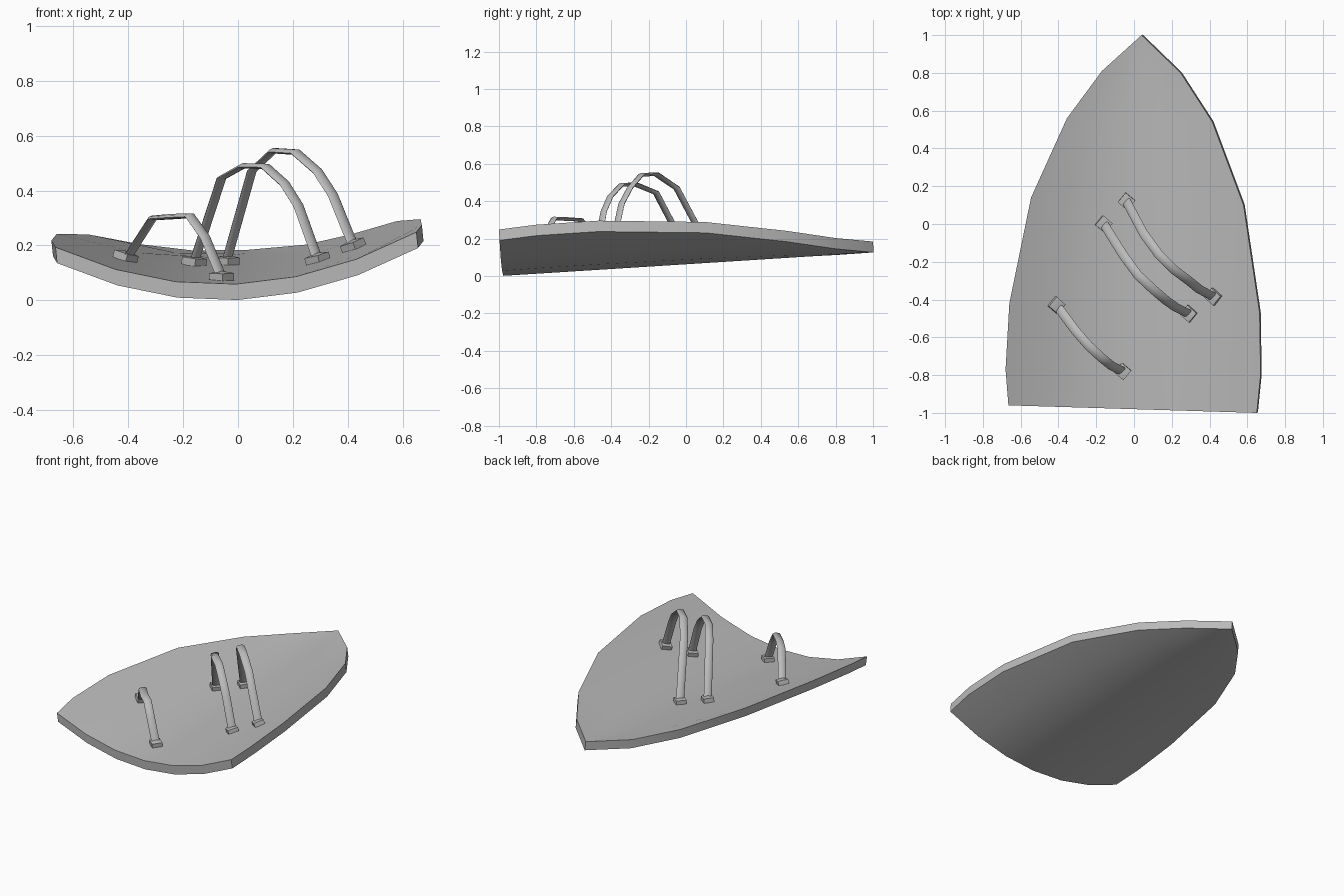
import bpy, bmesh, math
from mathutils import Vector, Matrix

cube = bpy.data.objects.get("Cube")
if cube:
    bpy.data.objects.remove(cube)

grey = bpy.data.materials.new("plain grey")
grey.use_nodes = True
grey.diffuse_color = (0.5, 0.5, 0.5, 1)
grey.node_tree.nodes["Principled BSDF"].inputs["Base Color"].default_value = (0.5, 0.5, 0.5, 1)


def make(name, bm, angle):
    bmesh.ops.recalc_face_normals(bm, faces=bm.faces)
    mesh = bpy.data.meshes.new(name)
    bm.to_mesh(mesh)
    bm.free()
    mesh.materials.append(grey)
    obj = bpy.data.objects.new(name, mesh)
    bpy.context.collection.objects.link(obj)
    bpy.ops.object.select_all(action="DESELECT")
    obj.select_set(True)
    bpy.context.view_layer.objects.active = obj
    bpy.ops.object.shade_smooth_by_angle(angle=math.radians(angle))
    return obj


def surface(x, y):
    """Height of the curved inner face of the shield."""
    u = x - 0.02 * (y + 0.97)
    return 0.06 + 0.063 * (y + 0.97) + 0.05 * u + (0.373 + 0.05 * (y + 1)) * u * u


# Shield board: rows run between the left and right rims and close at the tip
rim_a = [(-.665, -.96), (-.68, -.77), (-.66, -.42), (-.545, .14), (-.355, .56), (-.17, .81)]
rim_b = [(.65, -1), (.67, -.8), (.665, -.47), (.58, .1), (.415, .54), (.247, .8)]
COLS = 6
bm = bmesh.new()
rows = []
for a, b in zip(rim_a, rim_b):
    row = []
    for i in range(COLS + 1):
        x, y = Vector(a).lerp(Vector(b), i / COLS)
        row.append(bm.verts.new((x, y, surface(x, y))))
    rows.append(row)
tip = bm.verts.new((.04, 1, surface(.04, 1)))
for r0, r1 in zip(rows, rows[1:]):
    for i in range(COLS):
        bm.faces.new((r0[i], r0[i + 1], r1[i + 1], r1[i]))
for i in range(COLS):
    bm.faces.new((rows[-1][i], rows[-1][i + 1], tip))
top_faces = bm.faces[:]
back = bmesh.ops.extrude_face_region(bm, geom=top_faces, use_keep_orig=True)
back_verts = [g for g in back["geom"] if isinstance(g, bmesh.types.BMVert)]
bmesh.ops.translate(bm, verts=back_verts, vec=(.006, .003, -.058))
make("shield_board", bm, 40)


# Straps: a flattened section swept along an arched path
def strap(name, points, width=.05, thick=.02):
    pts = [Vector(p) for p in points]
    side = (pts[-1] - pts[0]).cross(pts[len(pts) // 2] - pts[0]).normalized()
    bm = bmesh.new()
    rings = []
    for i, p in enumerate(pts):
        along = (pts[min(i + 1, len(pts) - 1)] - pts[max(i - 1, 0)]).normalized()
        out = side.cross(along).normalized()
        ring = []
        for k in range(8):
            t = math.tau * k / 8
            ring.append(bm.verts.new(p + side * math.cos(t) * width / 2 + out * math.sin(t) * thick / 2))
        rings.append(ring)
    for r0, r1 in zip(rings, rings[1:]):
        for k in range(8):
            j = (k + 1) % 8
            bm.faces.new((r0[k], r0[j], r1[j], r1[k]))
    bm.faces.new(rings[0])
    bm.faces.new(rings[-1])
    make(name, bm, 60)


# Pads: low square blocks with a slightly domed top, set on the board
def pad(name, x, y, radius, height):
    bm = bmesh.new()
    bmesh.ops.create_cone(bm, cap_ends=True, segments=4, radius1=radius, radius2=radius, depth=height)
    cap = max(bm.faces, key=lambda f: f.calc_center_median().z)
    bmesh.ops.poke(bm, faces=[cap], offset=.008)
    obj = make(name, bm, 50)
    slope = Vector((surface(x + .01, y) - surface(x - .01, y), surface(x, y + .01) - surface(x, y - .01))) / .02
    normal = Vector((-slope.x, -slope.y, 1))
    spin = Matrix.Rotation(math.radians(5), 4, "Z")
    lift = Matrix.Translation((x, y, surface(x, y) + height * .4))
    obj.matrix_world = lift @ Vector((0, 0, 1)).rotation_difference(normal).to_matrix().to_4x4() @ spin


straps = {
    "upper_strap": [(-.04, .12, .15), (.05, -.05, .47), (.13, -.16, .545), (.21, -.24, .54),
                    (.29, -.3, .47), (.345, -.345, .385), (.42, -.385, .2)],
    "middle_strap": [(-.16, 0, .14), (-.06, -.16, .445), (.02, -.27, .49), (.1, -.345, .488),
                     (.17, -.405, .425), (.22, -.44, .345), (.29, -.475, .15)],
    "lower_strap": [(-.41, -.43, .145), (-.31, -.565, .3), (-.24, -.645, .305), (-.175, -.705, .308),
                    (-.12, -.75, .23), (-.06, -.78, .085)],
}
for name, path in straps.items():
    strap(name, path)
    for end, (x, y, z) in (("back", path[0]), ("front", path[-1])):
        pad(f"{name}_{end}_pad", x, y, .046, .032)
